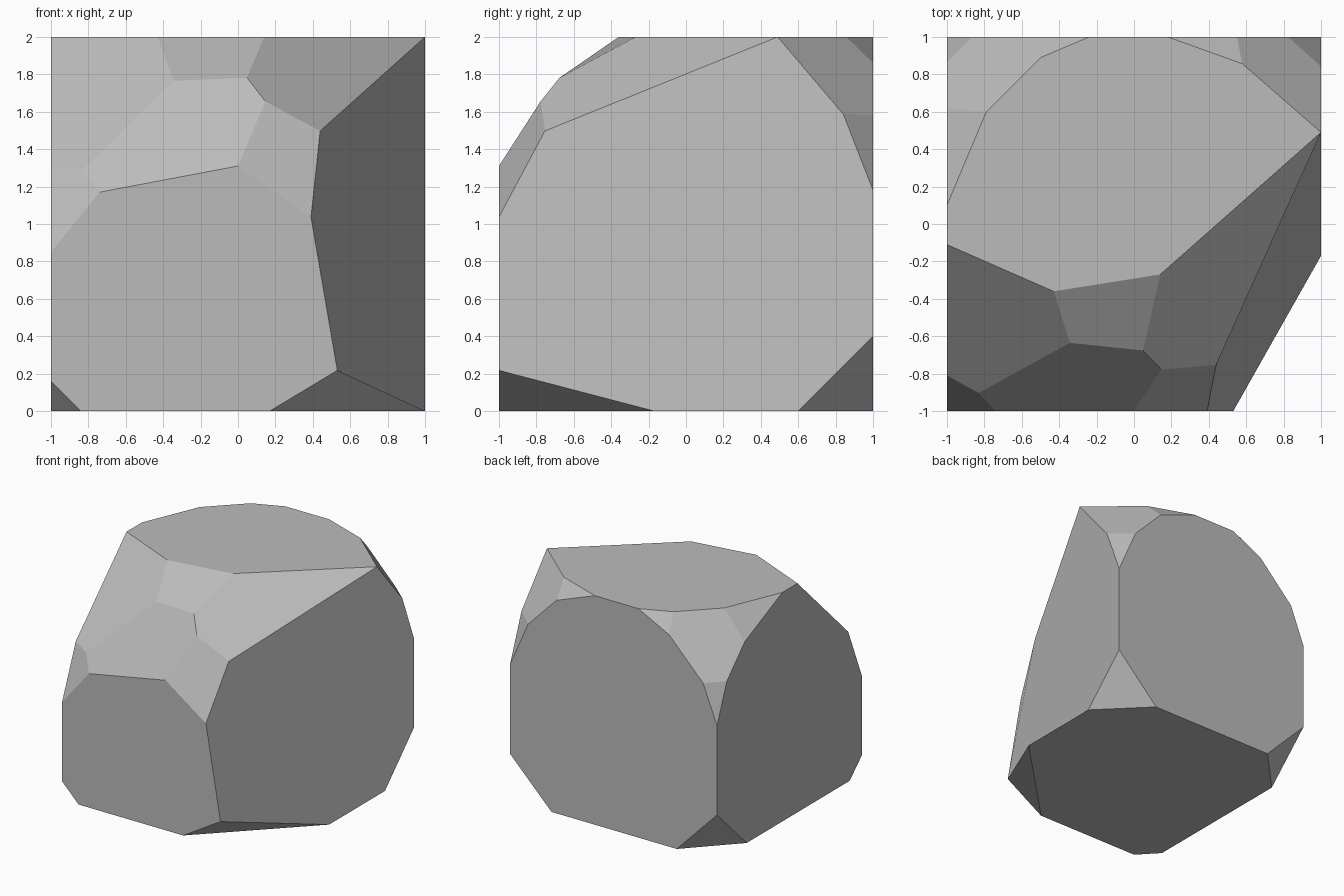
import bpy, bmesh
from mathutils import Vector

if "Cube" in bpy.data.objects:
    bpy.data.objects.remove(bpy.data.objects["Cube"], do_unlink=True)

stone = bpy.data.materials.new("stone_grey")
stone.use_nodes = True
grey = (0.5, 0.5, 0.5, 1)
stone.diffuse_color = grey
stone.node_tree.nodes["Principled BSDF"].inputs["Base Color"].default_value = grey

CENTRE = Vector((0, 0, 1))
LEFT, RIGHT, FRONT, BACK, TOP, BOTTOM = 1, -1, -1, 1, 1, -1


def chip(bm, corner, reach):
    """Slice a block corner off; reach is how far the cut runs along each edge."""
    corner = Vector(corner)
    normal = Vector([s / r for s, r in zip(corner, reach)])
    point = CENTRE + corner - Vector((corner.x * reach[0], 0, 0))
    geom = bm.verts[:] + bm.edges[:] + bm.faces[:]
    cut = bmesh.ops.bisect_plane(bm, geom=geom, plane_co=point, plane_no=normal,
                                 dist=0.0001, clear_outer=True)
    rim = [e for e in cut["geom_cut"] if isinstance(e, bmesh.types.BMEdge)]
    bmesh.ops.contextual_create(bm, geom=rim)


def join_faces(bm, near):
    """Merge the two faces that share the edge closest to a point."""
    def gap(e):
        return ((e.verts[0].co + e.verts[1].co) / 2 - Vector(near)).length
    bmesh.ops.dissolve_edges(bm, edges=[min(bm.edges, key=gap)], use_verts=False)


CHIPS = {
    # underside corners
    (LEFT, BACK, BOTTOM): [(.4, .4, .4)],
    (RIGHT, BACK, BOTTOM): [(.39, .41, .4)],
    (RIGHT, FRONT, BOTTOM): [(.16, .17, .16)],
    (LEFT, FRONT, BOTTOM): [(.83, .83, .5)],
    # back upper corners: a main facet and its smaller flanking facets
    (LEFT, BACK, TOP): [(.585, .51, .6), (.82, .294, .307), (.36, .32, .82)],
    (RIGHT, BACK, TOP): [(.61, .61, .62), (.378, .9, .404), (.76, .322, .38),
                         (.328, .328, .82)],
    # broad worn slopes of the front
    (LEFT, FRONT, TOP): [(.775, 1.49, 4.515), (1.686, 1.49, 1), (1.986, .69, 1.39)],
    (RIGHT, FRONT, TOP): [(2.03, .89, .877), (-3.48, .55, .306), (4.73, .727, .65),
                          (4.65, .615, .879), (.935, .475, 1.15)],
}

# chipped boulder
bm = bmesh.new()
bmesh.ops.create_cube(bm, size=2)
bmesh.ops.translate(bm, verts=bm.verts, vec=CENTRE)
for corner, cuts in CHIPS.items():
    for reach in cuts:
        chip(bm, corner, reach)
bmesh.ops.remove_doubles(bm, verts=bm.verts, dist=0.02)
join_faces(bm, (1, .16, 1))
join_faces(bm, (-.19, -.52, 1.89))
bmesh.ops.recalc_face_normals(bm, faces=bm.faces)

mesh = bpy.data.meshes.new("boulder")
bm.to_mesh(mesh)
bm.free()
mesh.materials.append(stone)
bpy.context.collection.objects.link(bpy.data.objects.new("boulder", mesh))
